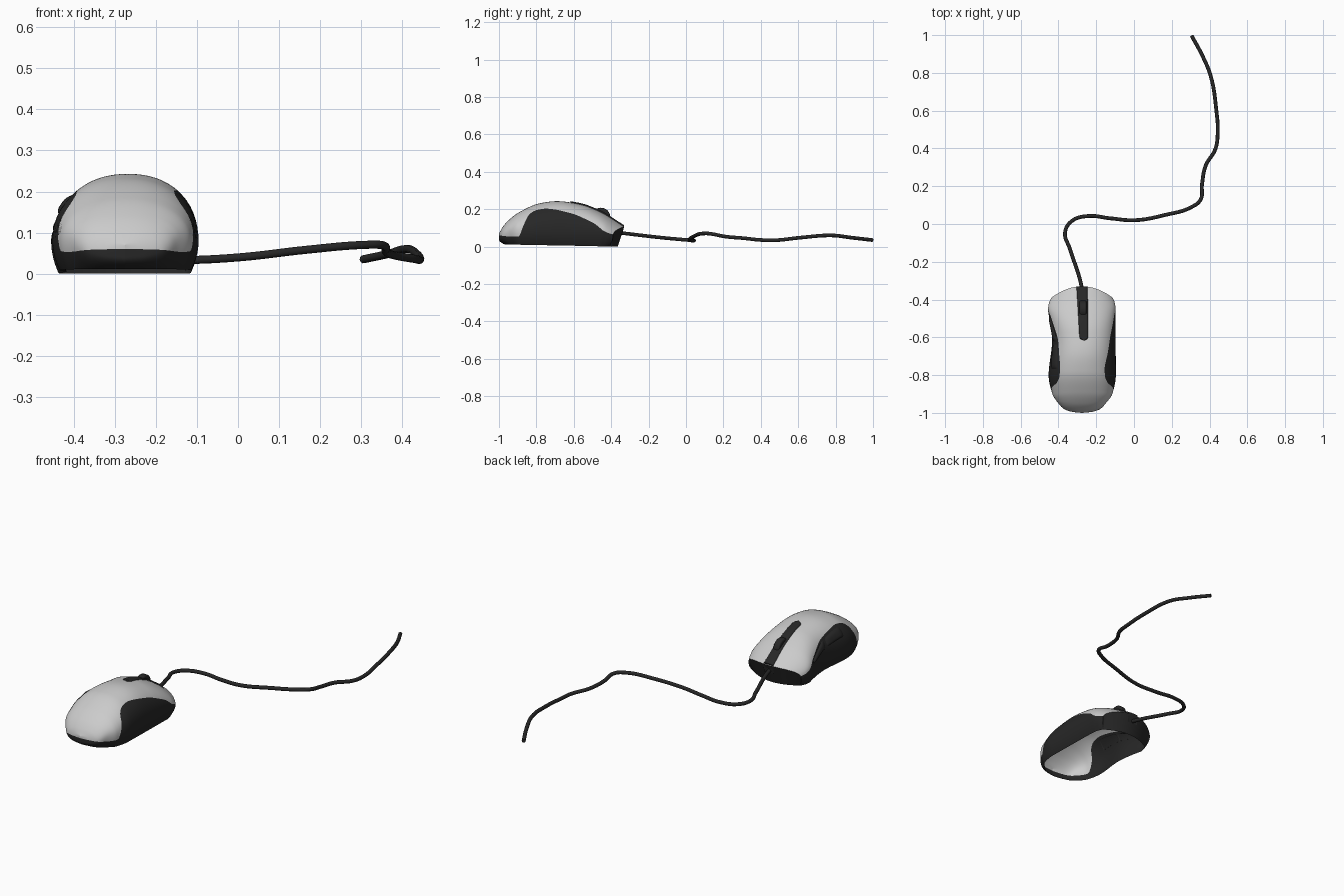
import bpy, bmesh, math
from math import sin, cos, asin, pi

if "Cube" in bpy.data.objects:
    bpy.data.objects.remove(bpy.data.objects["Cube"])

dark = bpy.data.materials.new("black_plastic")
dark.diffuse_color = (0.02, 0.02, 0.02, 1)
dark.use_nodes = True
dark.node_tree.nodes["Principled BSDF"].inputs["Base Color"].default_value = dark.diffuse_color

# Profiles along the length (y, value): left edge, right edge, top height, colour split height
LEFT = [(-1, -.275), (-.995, -.325), (-.98, -.37), (-.95, -.40), (-.9, -.432), (-.8, -.452),
        (-.62, -.434), (-.42, -.455), (-.36, -.45), (-.33, -.437)]
RIGHT = [(-1, -.275), (-.995, -.225), (-.98, -.18), (-.95, -.15), (-.9, -.115), (-.8, -.096),
         (-.62, -.097), (-.42, -.097), (-.36, -.102), (-.33, -.113)]
TOP = [(-1, .07), (-.98, .105), (-.95, .14), (-.89, .185), (-.78, .232), (-.69, .243),
       (-.57, .227), (-.46, .187), (-.33, .107)]
SPLIT = [(-1, .06), (-.93, .053), (-.895, .055), (-.87, .11), (-.84, .17), (-.8, .195),
         (-.75, .203), (-.62, .18), (-.5, .13), (-.4, .085), (-.33, .065)]
N = 2.2


def ev(tab, y):
    # monotone cubic interpolation
    d = [(b[1] - a[1]) / (b[0] - a[0]) for a, b in zip(tab, tab[1:])]
    m = [d[0]] + [2 * a * b / (a + b) if a * b > 0 else 0 for a, b in zip(d, d[1:])] + [d[-1]]
    for i in range(len(d)):
        if y <= tab[i + 1][0] or i == len(d) - 1:
            w = tab[i + 1][0] - tab[i][0]
            t = min(1, max(0, (y - tab[i][0]) / w))
            return ((2*t**3 - 3*t*t + 1) * tab[i][1] + (t**3 - 2*t*t + t) * w * m[i]
                    + (3*t*t - 2*t**3) * tab[i + 1][1] + (t**3 - t*t) * w * m[i + 1])


def ramp(t):
    t = min(1, max(0, t))
    return t * t * (3 - 2 * t)


def dims(y):
    l, r, h = ev(LEFT, y), ev(RIGHT, y), ev(TOP, y)
    return (l + r) / 2, (r - l) / 2, h, min(.08, .55 * h), .012 * (-y - .33) / .67


def surf(y, side, phi):
    # body surface: phi -1 bottom rim, 0 widest line, pi/2 crown
    c, w, h, zc, z0 = dims(y)
    front, rear = ramp((y + .52) / .19), ramp((-.85 - y) / .15)
    if phi < 0:
        k, z = 1 - .1 * phi * phi, zc + phi * (zc - z0)
        y += phi * phi * (.03 * rear - .035 * front)
    else:
        k = max(0, cos(phi)) ** (2 / N)
        z = zc + (h - zc) * sin(phi) ** (2 / N)
    return (c + side * w * k, y - .06 * front * k * k, z)


def split_phi(y):
    c, w, h, zc, z0 = dims(y)
    z = ev(SPLIT, y)
    return (z - zc) / (zc - z0) if z < zc else asin(min(1, (z - zc) / (h - zc)) ** (N / 2))


def grid(name, rows_list, mat=None):
    bm = bmesh.new()
    for rows in rows_list:
        vs = [[bm.verts.new(p) for p in row] for row in rows]
        for a, b in zip(vs, vs[1:]):
            for i in range(len(a) - 1):
                bm.faces.new((a[i], a[i + 1], b[i + 1], b[i]))
    bmesh.ops.remove_doubles(bm, verts=bm.verts, dist=.0003)
    bmesh.ops.recalc_face_normals(bm, faces=bm.faces)
    me = bpy.data.meshes.new(name)
    bm.to_mesh(me)
    bm.free()
    ob = bpy.data.objects.new(name, me)
    bpy.context.collection.objects.link(ob)
    if mat:
        me.materials.append(mat)
    return ob


YS = [-1 + .67 * (1 - cos(pi / 2 * i / 80)) for i in range(81)]


def shell_row(y):
    b, n = split_phi(y), 18
    up = [b + (pi / 2 - b) * i / n for i in range(n + 1)]
    return [surf(y, -1, p) for p in up] + [surf(y, 1, p) for p in up[-2::-1]]


def base_row(y, side):
    b = split_phi(y)
    return [surf(y, side, -1 + (b + 1) * i / 14) for i in range(15)]


# Grey top shell, black lower body with front wall, open underneath
grid("top_shell", [[shell_row(y) for y in YS]])
ring = base_row(YS[-1], -1) + shell_row(YS[-1])[1:-1] + base_row(YS[-1], 1)[::-1]
c, w, h, zc, z0 = dims(YS[-1])
low = []
for x, y, z in ring:
    k = .9 * max(-1, min(1, (x - c) / w))
    low.append((c + w * k, -.365 - .06 * k * k, z0))
wall = [[tuple(p + (q - p) * t / 5 for p, q in zip(a, b)) for a, b in zip(ring, low)]
        for t in range(6)]
grid("lower_body", [[base_row(y, s) for y in YS] for s in (-1, 1)] + [wall], dark)


# Raised strip between the buttons
def strip_point(u, v):
    y = -.617 + .285 * u
    cx, w, h, zc, z0 = dims(y)
    half = (.025 + .006 * u) * min(1, (u / .05 + .02)) ** .5
    x = -.265 - .01 * u + half * v
    k = min(.99, abs(x - cx) / w)
    z = zc + (h - zc) * (1 - k ** N) ** (1 / N)
    return (x, y, z - .004 + .011 * (1 - abs(v) ** 8))


strip = [[strip_point(i / 30, -1 + j / 6) for j in range(13)] for i in range(31)]
strip.append([(x, y - .01, .06) for x, y, z in strip[-1]])
grid("centre_strip", [strip], dark)

# Thumb buttons on the left side
for name, ya, yb in (("rear_thumb_button", -.77, -.635), ("front_thumb_button", -.625, -.48)):
    rows = []
    for i in range(17):
        u = -1 + i / 8
        y = ya + (yb - ya) * (u + 1) / 2
        row = []
        for j in range(13):
            v = -1 + j / 6
            x, yy, z = surf(y, -1, split_phi(y) * (.66 + .22 * v))
            row.append((x + .002 - .011 * (1 - u ** 6) * (1 - v ** 4), yy, z))
        rows.append(row)
    grid(name, [rows], dark)

# Scroll wheel
bpy.ops.mesh.primitive_cylinder_add(vertices=40, radius=.05, depth=.036,
                                    location=(-.27, -.455, .158), rotation=(0, pi / 2, 0))
wheel = bpy.context.object
wheel.name = "scroll_wheel"
wheel.data.materials.append(dark)
bev = wheel.modifiers.new("bevel", "BEVEL")
bev.width, bev.segments = .008, 3

for ob in bpy.data.objects:
    ob.select_set(ob.type == 'MESH')
bpy.context.view_layer.objects.active = wheel
bpy.ops.object.shade_smooth_by_angle(angle=math.radians(40))

# Cable
PATH = [(-.275, -.36, .075), (-.28, -.32, .07), (-.34, -.13, .048), (-.365, -.045, .04),
        (-.33, .015, .035), (-.245, .042, .033), (-.125, .03, .033), (.005, .02, .04),
        (.165, .048, .058), (.305, .09, .07), (.353, .13, .069), (.36, .21, .054),
        (.38, .31, .045), (.43, .395, .036), (.443, .475, .034), (.435, .61, .048),
        (.407, .78, .06), (.365, .885, .048), (.305, .997, .035)]
cu = bpy.data.curves.new("cable", 'CURVE')
cu.dimensions = '3D'
cu.bevel_depth, cu.bevel_resolution, cu.resolution_u = .01, 3, 8
cu.use_fill_caps = True
sp = cu.splines.new('BEZIER')
sp.bezier_points.add(len(PATH) - 1)
for bp, p in zip(sp.bezier_points, PATH):
    bp.co = p
    bp.handle_left_type = bp.handle_right_type = 'AUTO'
cu.materials.append(dark)
bpy.context.collection.objects.link(bpy.data.objects.new("cable", cu))
